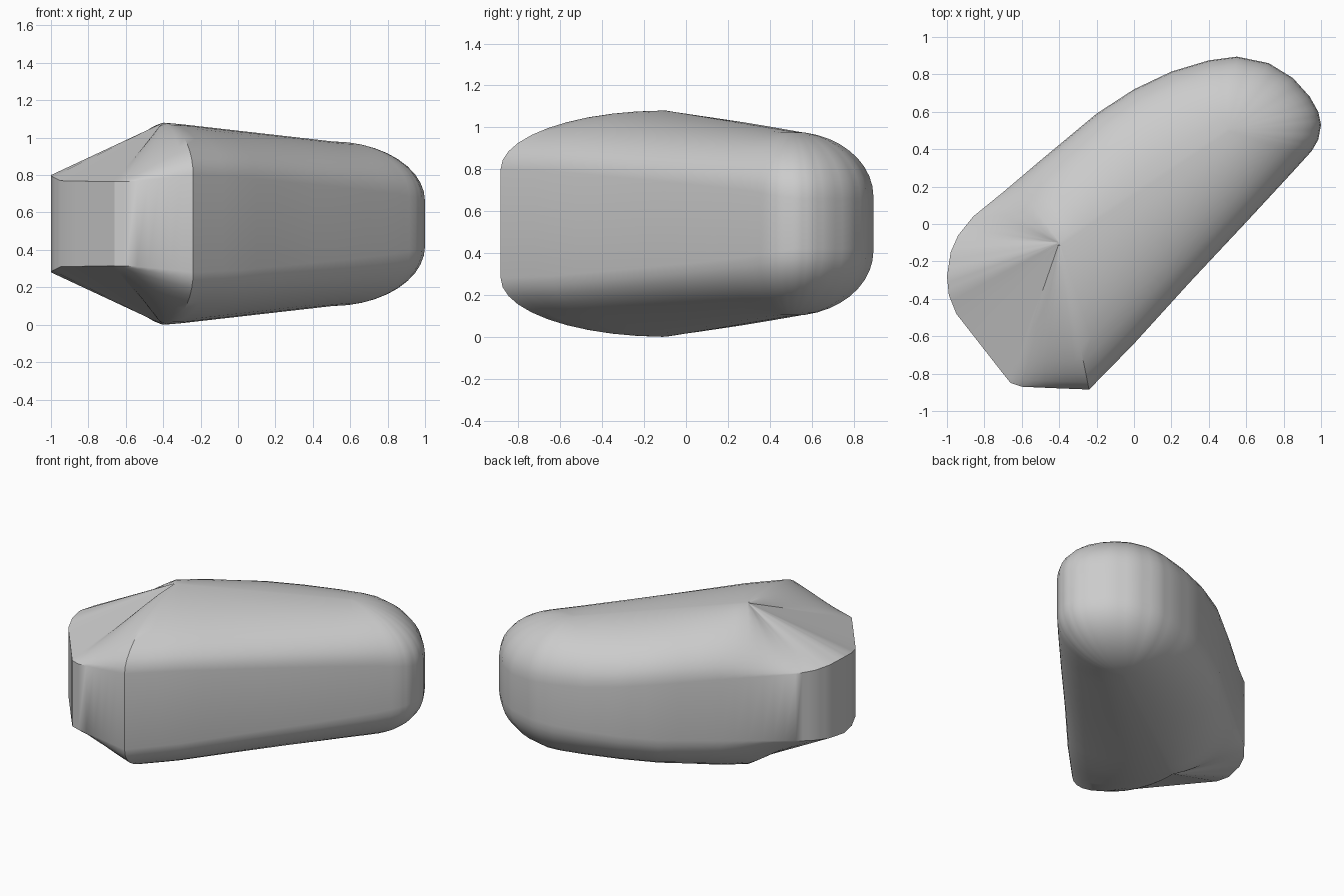
import bpy
import bmesh
import math
from mathutils import Vector

if "Cube" in bpy.data.objects:
    bpy.data.objects.remove(bpy.data.objects["Cube"])

MID = 0.54                       # height of the plane of symmetry
STEPS = 10                       # rings from the side wall to the ridge
RIDGE_START, RIDGE_END = Vector((-0.4, -0.1)), Vector((0.5, 0.5))
RIDGE_HIGH, RIDGE_LOW = 0.54, 0.44

# Plan outline: x, y, half height of the side wall, roundness above the wall
OUTLINE = [
    (-0.24, -0.885, 0.26, 2), (0, -0.64, 0.25, 2), (0.3, -0.31, 0.22, 2),
    (0.6, 0.01, 0.19, 2), (0.85, 0.28, 0.16, 2), (0.95, 0.39, 0.14, 2),
    (0.985, 0.45, 0.13, 2), (1, 0.53, 0.12, 2), (0.985, 0.6, 0.12, 2),
    (0.94, 0.68, 0.12, 2), (0.85, 0.78, 0.12, 2), (0.72, 0.86, 0.12, 2),
    (0.55, 0.895, 0.13, 2), (0.4, 0.875, 0.14, 2), (0.2, 0.815, 0.15, 2),
    (0, 0.72, 0.17, 2), (-0.2, 0.59, 0.19, 2), (-0.5, 0.34, 0.21, 1.8),
    (-0.7, 0.17, 0.22, 1.4), (-0.86, 0.04, 0.23, 1.1), (-0.94, -0.06, 0.24, 1),
    (-0.98, -0.15, 0.25, 1), (-1, -0.28, 0.26, 1), (-0.99, -0.38, 0.25, 1),
    (-0.95, -0.48, 0.23, 1), (-0.7, -0.8, 0.225, 1), (-0.66, -0.85, 0.225, 1),
    (-0.6, -0.87, 0.225, 1.15), (-0.42, -0.878, 0.24, 1.6),
]


def densify(points, parts=3):
    """Split every outline span evenly."""
    result = []
    for a, b in zip(points, points[1:] + points[:1]):
        for i in range(parts):
            result.append(Vector(a).lerp(Vector(b), i / parts))
    return result


def surface_point(sample, inset, side):
    """Move from the outline towards the ridge, rising as a rounded shoulder."""
    x, y, wall, roundness = sample
    start = Vector((x, y))
    axis = RIDGE_END - RIDGE_START
    t = (start - RIDGE_START).dot(axis) / axis.length_squared
    t = min(1, max(0, t))
    top = RIDGE_HIGH + (RIDGE_LOW - RIDGE_HIGH) * t
    spot = start.lerp(RIDGE_START + axis * t, inset)
    rise = (1 - (1 - inset) ** roundness) ** (1 / roundness)
    return spot.x, spot.y, MID + side * (wall + (top - wall) * rise)


# One smooth material
grey = bpy.data.materials.new("plain grey")
grey.use_nodes = True
grey.diffuse_color = (0.6, 0.6, 0.6, 1)
grey.node_tree.nodes["Principled BSDF"].inputs["Base Color"].default_value = grey.diffuse_color

# Rings run from the bottom cap, over the wall, to the top cap
samples = densify(OUTLINE)
insets = [0.98 * (1 - math.cos(math.pi / 2 * i / STEPS)) for i in range(STEPS + 1)]
levels = [(a, -1) for a in reversed(insets)] + [(a, 1) for a in insets]
bm = bmesh.new()
rings = [[bm.verts.new(surface_point(s, a, side)) for s in samples]
         for a, side in levels]
for low, high in zip(rings, rings[1:]):
    for i in range(len(samples)):
        j = (i + 1) % len(samples)
        bm.faces.new((low[i], low[j], high[j], high[i]))
caps = [bm.faces.new(rings[0]), bm.faces.new(rings[-1])]
bmesh.ops.triangulate(bm, faces=caps)
bmesh.ops.recalc_face_normals(bm, faces=bm.faces)

# Body object
mesh = bpy.data.meshes.new("rounded_body")
bm.to_mesh(mesh)
bm.free()
mesh.materials.append(grey)
body = bpy.data.objects.new("rounded_body", mesh)
bpy.context.collection.objects.link(body)
bpy.ops.object.select_all(action="DESELECT")
body.select_set(True)
bpy.context.view_layer.objects.active = body
bpy.ops.object.shade_smooth_by_angle(angle=math.radians(32))
